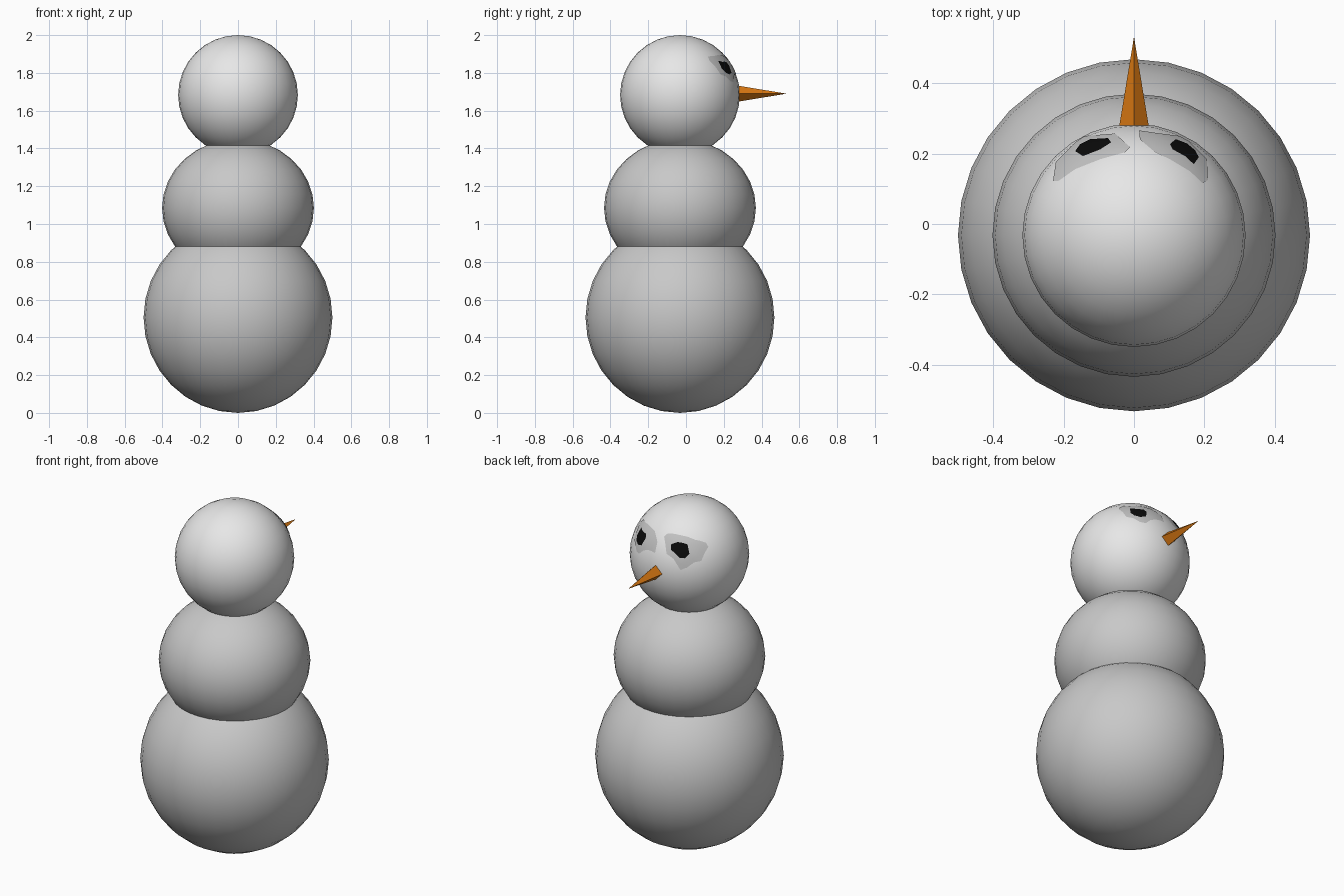
import bpy, bmesh, math
from mathutils import Vector, Matrix

if "Cube" in bpy.data.objects:
    bpy.data.objects.remove(bpy.data.objects["Cube"])

CY = -0.032                          # the balls sit slightly behind the nose tip
HEAD = Vector((0, CY, 1.683))
HEAD_R = 0.317


def material(name, rgb):
    m = bpy.data.materials.new(name)
    m.diffuse_color = (*rgb, 1)
    m.use_nodes = True
    m.node_tree.nodes["Principled BSDF"].inputs["Base Color"].default_value = m.diffuse_color
    return m


snow = material("body grey", (0.58, 0.58, 0.58))
pale = material("head pale grey", (0.8, 0.8, 0.8))
shade = material("eye patch grey", (0.54, 0.54, 0.54))
black = material("eye black", (0.003, 0.003, 0.003))
orange = material("nose orange", (0.70, 0.19, 0.006))


def finish(name, bm, mat, smooth=True):
    me = bpy.data.meshes.new(name)
    bm.to_mesh(me)
    bm.free()
    me.materials.append(mat)
    for p in me.polygons:
        p.use_smooth = smooth
    ob = bpy.data.objects.new(name, me)
    bpy.context.collection.objects.link(ob)
    return ob


def ball(name, z, r, rz, mat):
    bm = bmesh.new()
    bmesh.ops.create_uvsphere(bm, u_segments=32, v_segments=16, radius=1)
    bmesh.ops.scale(bm, vec=(r, r, rz), verts=bm.verts)
    bmesh.ops.translate(bm, vec=(0, CY, z), verts=bm.verts)
    finish(name, bm, mat)


def patch(name, outline, centre, lift, mat, rings=6):
    """Thin skin on the head whose outline is given as seen from above."""
    def on_head(x, y):
        dx, dy = x - HEAD.x, y - HEAD.y
        r = HEAD_R + lift
        return HEAD + Vector((dx, dy, math.sqrt(max(r * r - dx * dx - dy * dy, 0))))

    # subdivide the outline so that it follows the curvature
    n = len(outline)
    pts = []
    for i in range(n):
        a, b = Vector(outline[i]), Vector(outline[(i + 1) % n])
        pts += [a, (a + b) / 2]
    c = Vector(centre)
    bm = bmesh.new()
    mid = bm.verts.new(on_head(*c))
    prev = None
    for k in range(1, rings + 1):
        ring = [bm.verts.new(on_head(*c.lerp(p, k / rings))) for p in pts]
        for i in range(len(ring)):
            j = (i + 1) % len(ring)
            if prev:
                bm.faces.new((prev[i], ring[i], ring[j], prev[j]))
            else:
                bm.faces.new((mid, ring[i], ring[j]))
        prev = ring
    bmesh.ops.recalc_face_normals(bm, faces=bm.faces)
    if sum(f.normal.z for f in bm.faces) < 0:
        bmesh.ops.reverse_faces(bm, faces=bm.faces)
    finish(name, bm, mat)


# Stacked balls
ball("bottom_ball", 0.505, 0.5, 0.505, snow)
ball("middle_ball", 1.085, 0.402, 0.365, snow)
ball("head", HEAD.z, HEAD_R, HEAD_R, pale)

# Four-sided pointed nose
bm = bmesh.new()
bmesh.ops.create_cone(bm, cap_ends=True, segments=4, radius1=0.042, radius2=0, depth=0.255)
bmesh.ops.rotate(bm, matrix=Matrix.Rotation(-math.pi / 2, 3, "X"), verts=bm.verts)
bmesh.ops.translate(bm, vec=(0, 0.4045, 1.69), verts=bm.verts)
finish("nose", bm, orange, smooth=False)

# Uneven eyes: grey surround with a black centre
patch("left_eye_surround", [
    (-.23, .122), (-.222, .176), (-.167, .232), (-.14, .250), (-.054, .257),
    (-.011, .218), (-.025, .204), (-.096, .184), (-.167, .156), (-.215, .122)],
    (-.125, .215), 0.001, shade)
patch("right_eye_surround", [
    (.014, .266), (.068, .258), (.13, .250), (.155, .236), (.207, .184), (.21, .125),
    (.195, .116), (.159, .15), (.102, .184), (.06, .204), (.017, .24)],
    (.145, .210), 0.001, shade)
patch("left_eye", [
    (-.167, .207), (-.153, .227), (-.125, .241), (-.074, .244), (-.065, .232),
    (-.096, .212), (-.145, .193)], (-.117, .222), 0.003, black)
patch("right_eye", [
    (.102, .227), (.119, .241), (.15, .229), (.173, .21), (.184, .19),
    (.17, .17), (.145, .193), (.11, .212)], (.143, .208), 0.003, black)
